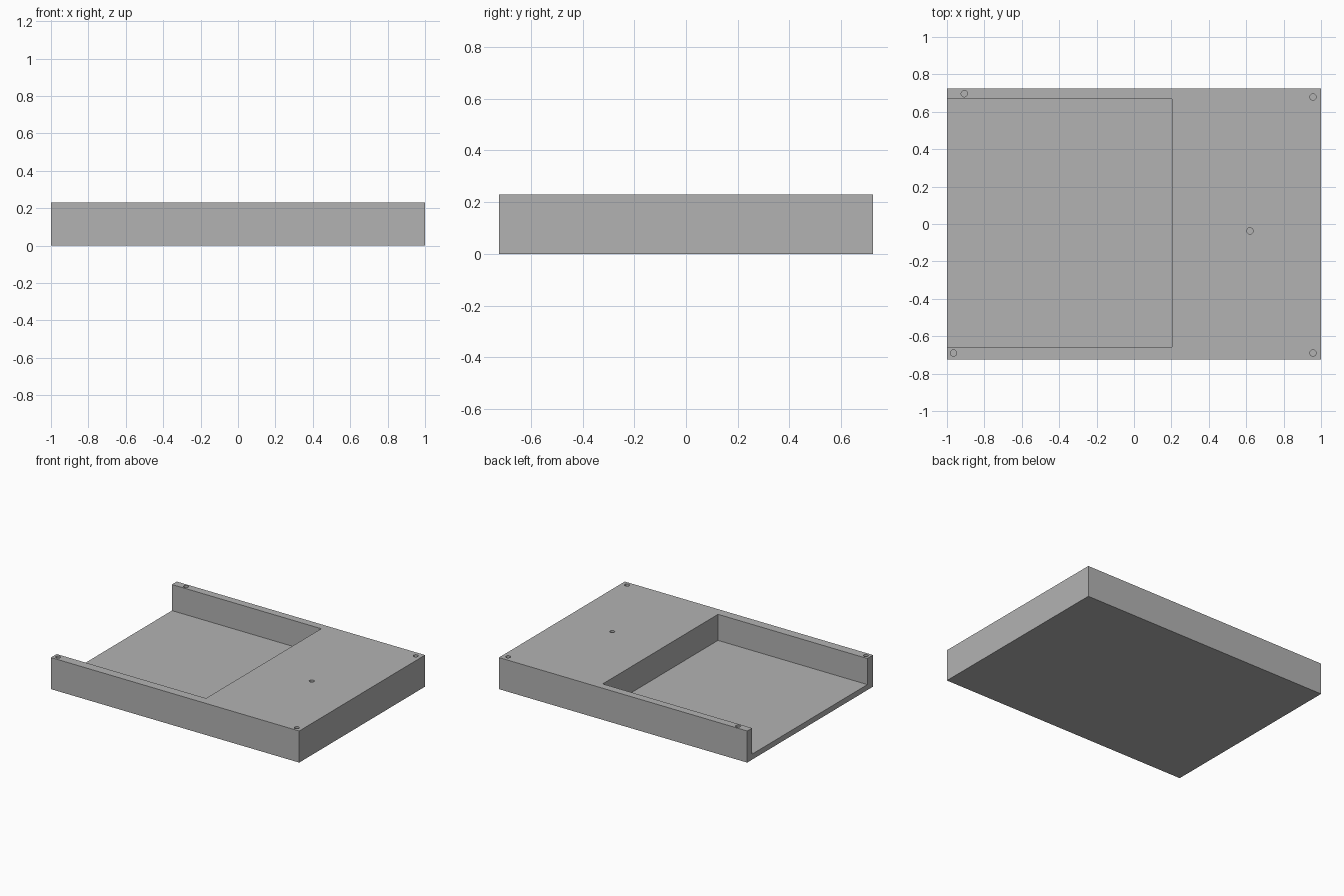
import bpy
import bmesh
from mathutils import Matrix, Vector

default = bpy.data.objects.get("Cube")
if default:
    bpy.data.objects.remove(default, do_unlink=True)

HALF_X, HALF_Y, HEIGHT = 1.0, 0.724, 0.23
FLOOR = 0.04
HOLE_RADIUS, HOLE_DEPTH = 0.017, 0.14

grey = bpy.data.materials.new("plain grey")
grey.use_nodes = True
colour = (0.45, 0.45, 0.45, 1)
grey.diffuse_color = colour
grey.node_tree.nodes["Principled BSDF"].inputs["Base Color"].default_value = colour


def finish(name, bm):
    mesh = bpy.data.meshes.new(name)
    bm.to_mesh(mesh)
    bm.free()
    mesh.materials.append(grey)
    obj = bpy.data.objects.new(name, mesh)
    bpy.context.scene.collection.objects.link(obj)
    return obj


def box(name, low, high):
    low, high = Vector(low), Vector(high)
    bm = bmesh.new()
    place = Matrix.Translation((low + high) / 2) @ Matrix.Diagonal((*(high - low), 1))
    bmesh.ops.create_cube(bm, size=1, matrix=place)
    return finish(name, bm)


def hole(name, x, y):
    # The cutter sticks out above the top face
    bm = bmesh.new()
    bmesh.ops.create_cone(bm, cap_ends=True, segments=32, radius1=HOLE_RADIUS,
                          radius2=HOLE_RADIUS, depth=2 * HOLE_DEPTH,
                          matrix=Matrix.Translation((x, y, HEIGHT)))
    return finish(name, bm)


# Solid block
tray = box("tray", (-HALF_X, -HALF_Y, 0), (HALF_X, HALF_Y, HEIGHT))

# Pocket open at the -x end
cutters = [box("pocket_cutter", (-1.2, -0.658, FLOOR), (0.203, 0.668, 0.4))]

# Screw holes: four near the corners and one in the solid deck
for x, y in [(-0.907, 0.697), (0.957, 0.679), (-0.965, -0.69),
             (0.957, -0.69), (0.62, -0.037)]:
    cutters.append(hole("hole_cutter", x, y))

for cutter in cutters:
    cutter.hide_render = True
    cutter.hide_set(True)
    cut = tray.modifiers.new(cutter.name, "BOOLEAN")
    cut.operation = "DIFFERENCE"
    cut.solver = "EXACT"
    cut.object = cutter

# Bake the cuts, then remove the cutters
bpy.context.view_layer.update()
graph = bpy.context.evaluated_depsgraph_get()
baked = bpy.data.meshes.new_from_object(tray.evaluated_get(graph))
tray.modifiers.clear()
tray.data = baked
for cutter in cutters:
    bpy.data.objects.remove(cutter, do_unlink=True)

# Round hole walls, sharp box edges
bpy.context.view_layer.objects.active = tray
tray.select_set(True)
bpy.ops.object.shade_smooth_by_angle()
